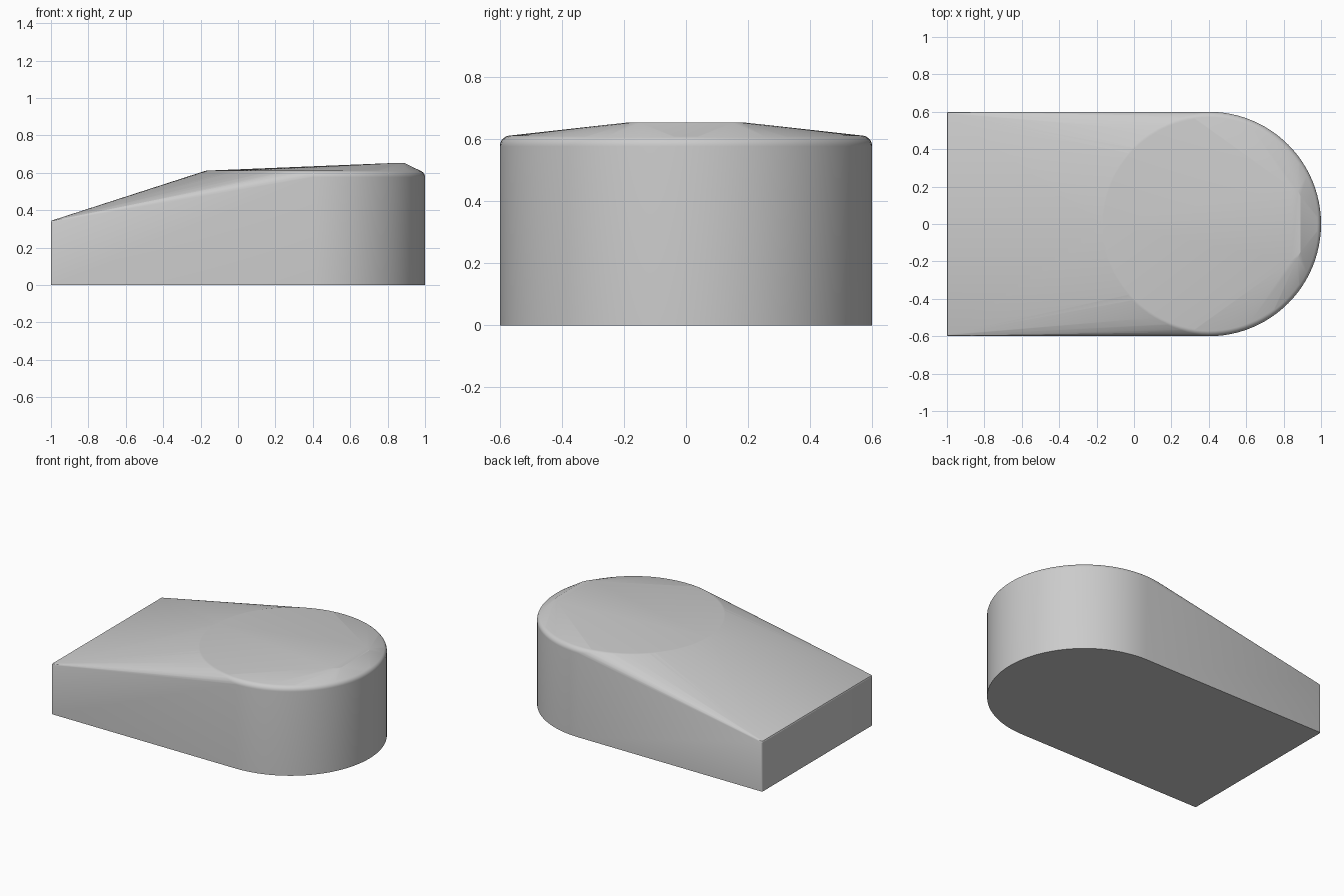
import bpy, bmesh, math

cube = bpy.data.objects.get("Cube")
if cube:
    bpy.data.objects.remove(cube, do_unlink=True)

grey = bpy.data.materials.new("plain grey")
grey.use_nodes = True
colour = (0.6, 0.6, 0.6, 1)
grey.diffuse_color = colour
grey.node_tree.nodes["Principled BSDF"].inputs["Base Color"].default_value = colour

SEGMENTS = 96      # around the round end
RADIUS = 0.6
CENTRE_X = 0.4
FILLET = 0.035     # rim rounding of the round end
RIM_Z = 0.612
CORNER = 0.01      # rounding of the low end corners
LOW_Z = 0.347


def ring(radius, z):
    """Points of a circle around the axis of the round end."""
    return [(CENTRE_X + radius * math.cos(2 * math.pi * i / SEGMENTS),
             radius * math.sin(2 * math.pi * i / SEGMENTS), z)
            for i in range(SEGMENTS)]


# Round end: base ring, then a quarter-round rim
points = ring(RADIUS, 0)
for k in range(9):
    a = math.radians(90 * k / 8)
    points += ring(RADIUS - FILLET * (1 - math.cos(a)),
                   RIM_Z - FILLET * (1 - math.sin(a)))

for side in (-1, 1):
    # Low end: small rounded corners
    for k in range(5):
        a = math.radians(90 * k / 4)
        for inset, z in ((0, 0), (0, LOW_Z - CORNER),
                         (CORNER * 0.3, LOW_Z - CORNER * 0.3), (CORNER, LOW_Z)):
            r = CORNER - inset
            points.append((-1 + CORNER - r * math.cos(a),
                           side * (RADIUS - CORNER + r * math.sin(a)), z))
    # Raised lip near the far side of the round end
    points += [(0.89, side * 0.15, 0.653), (0.875, side * 0.18, 0.653),
               (0.84, side * 0.195, 0.653)]

# Stretch one taut skin over the sections
bm = bmesh.new()
for p in points:
    bm.verts.new(p)
bmesh.ops.remove_doubles(bm, verts=bm.verts[:], dist=0.0005)
bmesh.ops.convex_hull(bm, input=bm.verts[:], use_existing_faces=False)
bmesh.ops.delete(bm, geom=[v for v in bm.verts if not v.link_faces], context='VERTS')
bmesh.ops.dissolve_limit(bm, angle_limit=math.radians(0.05),
                         verts=bm.verts[:], edges=bm.edges[:])
bmesh.ops.recalc_face_normals(bm, faces=bm.faces[:])

mesh = bpy.data.meshes.new("wedge_body")
bm.to_mesh(mesh)
bm.free()
mesh.materials.append(grey)
body = bpy.data.objects.new("wedge_body", mesh)
bpy.context.collection.objects.link(body)

# Smooth the rounded areas, keep the creases
bpy.ops.object.select_all(action='DESELECT')
body.select_set(True)
bpy.context.view_layer.objects.active = body
bpy.ops.object.shade_smooth_by_angle(angle=math.radians(14))
